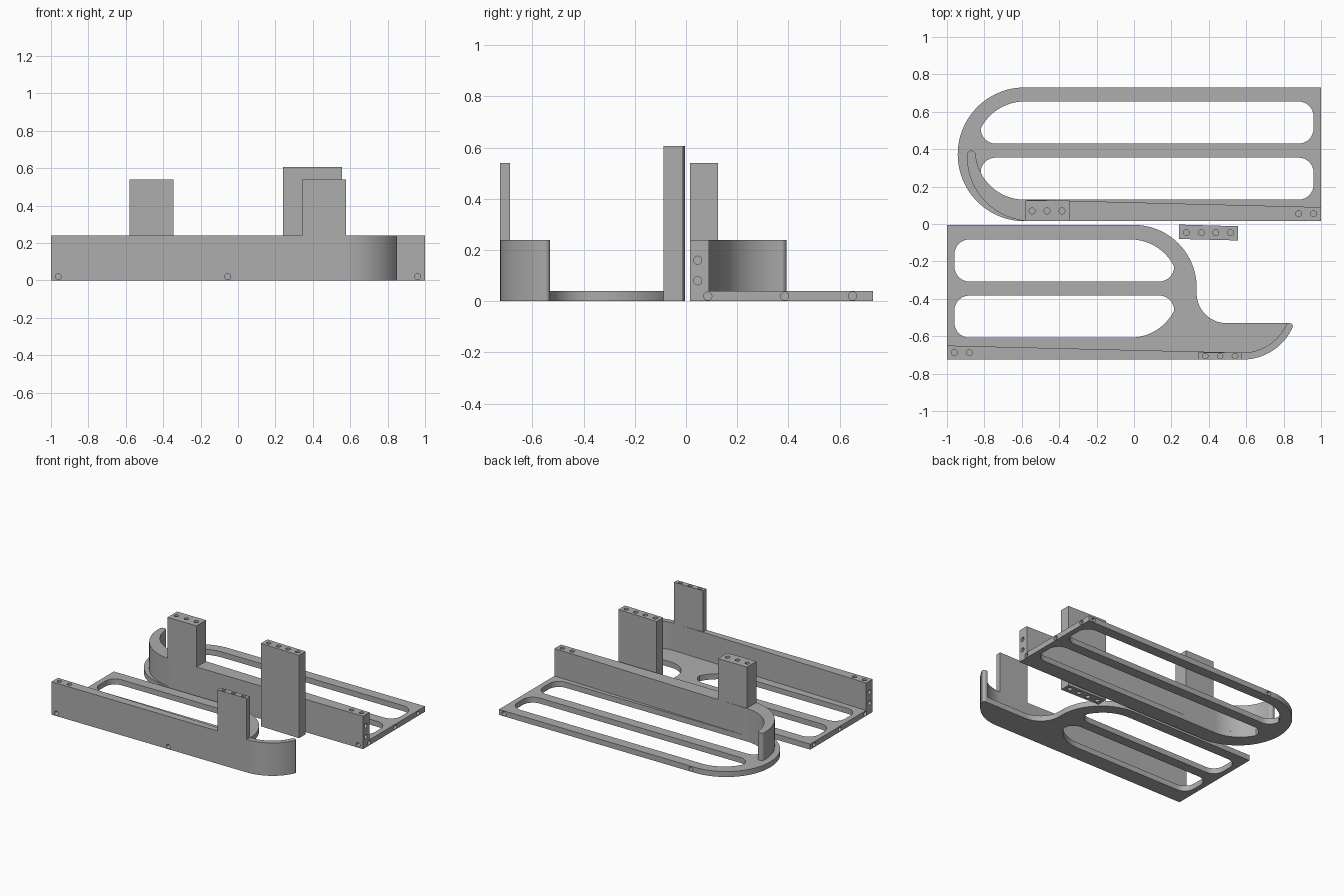
import bpy, bmesh, math
from mathutils import Vector

if "Cube" in bpy.data.objects:
    bpy.data.objects.remove(bpy.data.objects["Cube"])

grey = bpy.data.materials.new("plain_grey")
grey.diffuse_color = (0.42, 0.42, 0.42, 1)
grey.use_nodes = True
grey.node_tree.nodes["Principled BSDF"].inputs["Base Color"].default_value = grey.diffuse_color

PLATE, WALL, POST = 0.04, 0.24, 0.54


def arc(cx, cy, r, a0, a1, n=20):
    """Points on a circular arc, angles in degrees."""
    return [(cx + r * math.cos(math.radians(a0 + (a1 - a0) * i / n)),
             cy + r * math.sin(math.radians(a0 + (a1 - a0) * i / n))) for i in range(n + 1)]


def add_prism(bm, pts, z0, z1):
    """Extrude a closed outline from z0 to z1."""
    clean = []
    for p in pts:
        if not clean or (Vector(p) - Vector(clean[-1])).length > 1e-4:
            clean.append(p)
    if (Vector(clean[0]) - Vector(clean[-1])).length < 1e-4:
        clean.pop()
    lo = [bm.verts.new((x, y, z0)) for x, y in clean]
    hi = [bm.verts.new((x, y, z1)) for x, y in clean]
    bm.faces.new(lo)
    bm.faces.new(hi)
    for i in range(len(lo)):
        j = (i + 1) % len(lo)
        bm.faces.new((lo[i], lo[j], hi[j], hi[i]))


def add_drill(bm, pos, axis, depth=0.035, r=0.016):
    """Cylinder cutter that enters the surface at pos, running along axis."""
    ax = Vector(axis)
    rot = ax.to_track_quat('Z', 'Y').to_matrix().to_4x4()
    rot.translation = Vector(pos) + ax * (depth - 0.02) / 2
    bmesh.ops.create_cone(bm, cap_ends=True, segments=20, radius1=r, radius2=r,
                          depth=depth + 0.02, matrix=rot)


def make_object(name, bm):
    bmesh.ops.recalc_face_normals(bm, faces=bm.faces)
    me = bpy.data.meshes.new(name)
    bm.to_mesh(me)
    bm.free()
    ob = bpy.data.objects.new(name, me)
    bpy.context.collection.objects.link(ob)
    me.materials.append(grey)
    return ob


def part(name, outline, z0, z1, slots=(), drills=()):
    """Extruded part with slots cut through and blind screw holes."""
    bm = bmesh.new()
    add_prism(bm, outline, z0, z1)
    ob = make_object(name, bm)
    bpy.context.view_layer.objects.active = ob
    if slots or drills:
        cut = bmesh.new()
        for s in slots:
            add_prism(cut, s, z0 - 0.05, z1 + 0.05)
        for d in drills:
            add_drill(cut, *d)
        cutter = make_object(name + "_cutter", cut)
        cutter.hide_render = True
        mod = ob.modifiers.new("cut", 'BOOLEAN')
        mod.operation, mod.solver, mod.object = 'DIFFERENCE', 'EXACT', cutter
        bpy.ops.object.modifier_apply(modifier="cut")
        bpy.data.objects.remove(cutter)
    bpy.ops.object.select_all(action='DESELECT')
    ob.select_set(True)
    bpy.ops.object.shade_smooth_by_angle(angle=math.radians(30))
    return ob


def slot_pair(cx, cy, end, s):
    """Two mirrored slots; the big rounded end lies at cx on side s, the square end at x = end."""
    r, inner, tip, c = 0.2625, 0.0375, 0.1175, 0.08
    a = math.degrees(math.asin(tip / r))
    w = r * math.cos(math.radians(a))
    length = abs(end - cx)
    half = arc(0, 0, r, 90, a)
    half += arc(w - c, inner + c, c, 0, -90, 8)
    half += arc(c - length, inner + c, c, 270, 180, 8)
    half += arc(c - length, r - c, c, 180, 90, 8)
    return [[(cx + s * x, cy + m * y) for x, y in half] for m in (1, -1)]


def box(x0, x1, y0, y1):
    return [(x0, y0), (x1, y0), (x1, y1), (x0, y1)]


DOWN, UP = (0, 0, -1), (0, 0, 1)

# Rear tray: base plate with a round left end
part("rear_plate",
     [(1, 0.015), (1, 0.73)] + arc(-0.585, 0.3725, 0.3575, 90, 270, 48), 0, PLATE,
     slot_pair(-0.585, 0.3925, 0.96, -1),
     [((1, y, 0.02), (-1, 0, 0)) for y in (0.085, 0.385, 0.65)]
     + [((x, 0.73, 0.02), (0, -1, 0)) for x in (0.96, -0.55)]
     + [((0.96, 0.015, 0.02), (0, 1, 0))])

# Rear tray: tapered wall curling round the left end to a rounded tip
part("rear_wall",
     [(1, 0.015), (1, 0.09)] + arc(-0.585, 0.3925, 0.2625, 270, 184, 28)
     + arc(-0.87, 0.37, 0.023, 0, 180, 10) + arc(-0.548, 0.36, 0.345, 180, 270, 28),
     PLATE, WALL, (),
     [((x, 0.055, WALL), DOWN, 0.05) for x in (0.88, 0.96)]
     + [((1, 0.045, z), (-1, 0, 0)) for z in (0.08, 0.16)])

# Rear tray: post
part("rear_post", box(-0.58, -0.345, 0.015, 0.125), WALL, POST, (),
     [((x, 0.07, POST), DOWN, 0.05) for x in (-0.545, -0.465, -0.385)])

# Front tray: base plate with an S-shaped right end
part("front_plate",
     [(-1, -0.725), (-1, -0.005)] + arc(0, -0.34, 0.335, 90, 0, 28)
     + arc(0.495, -0.37, 0.16, 180, 270, 20) + arc(0.83, -0.55, 0.02, 90, 0, 8)
     + arc(0.58, -0.43, 0.295, -24, -90, 24), 0, PLATE,
     slot_pair(-0.02, -0.345, -0.96, 1),
     [((-1, y, 0.02), (1, 0, 0)) for y in (-0.05, -0.345, -0.64)]
     + [((x, -0.725, 0.02), (0, 1, 0)) for x in (-0.96, -0.055)])

# Front tray: tapered wall ending in a curved hook
part("front_wall",
     [(-1, -0.725), (-1, -0.65)] + arc(0.58, -0.43, 0.258, -90, -23, 24)
     + arc(0.83, -0.55, 0.02, 90, 0, 8) + arc(0.58, -0.43, 0.295, -24, -90, 24),
     PLATE, WALL, (),
     [((x, -0.688, WALL), DOWN, 0.05) for x in (-0.96, -0.88)]
     + [((-1, -0.69, z), (1, 0, 0)) for z in (0.08, 0.16)])

# Front tray: thin post
part("front_post", box(0.342, 0.578, -0.725, -0.687), WALL, POST, (),
     [((x, -0.706, POST), DOWN, 0.05, 0.015) for x in (0.38, 0.46, 0.54)])

# Separate post standing between the trays, drilled at both ends
part("loose_post", [(0.24, -0.08), (0.555, -0.088), (0.555, -0.012), (0.24, -0.003)], 0, 0.605, (),
     [((x, -0.046, z), d, 0.05) for x in (0.28, 0.36, 0.437, 0.515)
      for z, d in ((0.605, DOWN), (0, UP))])
